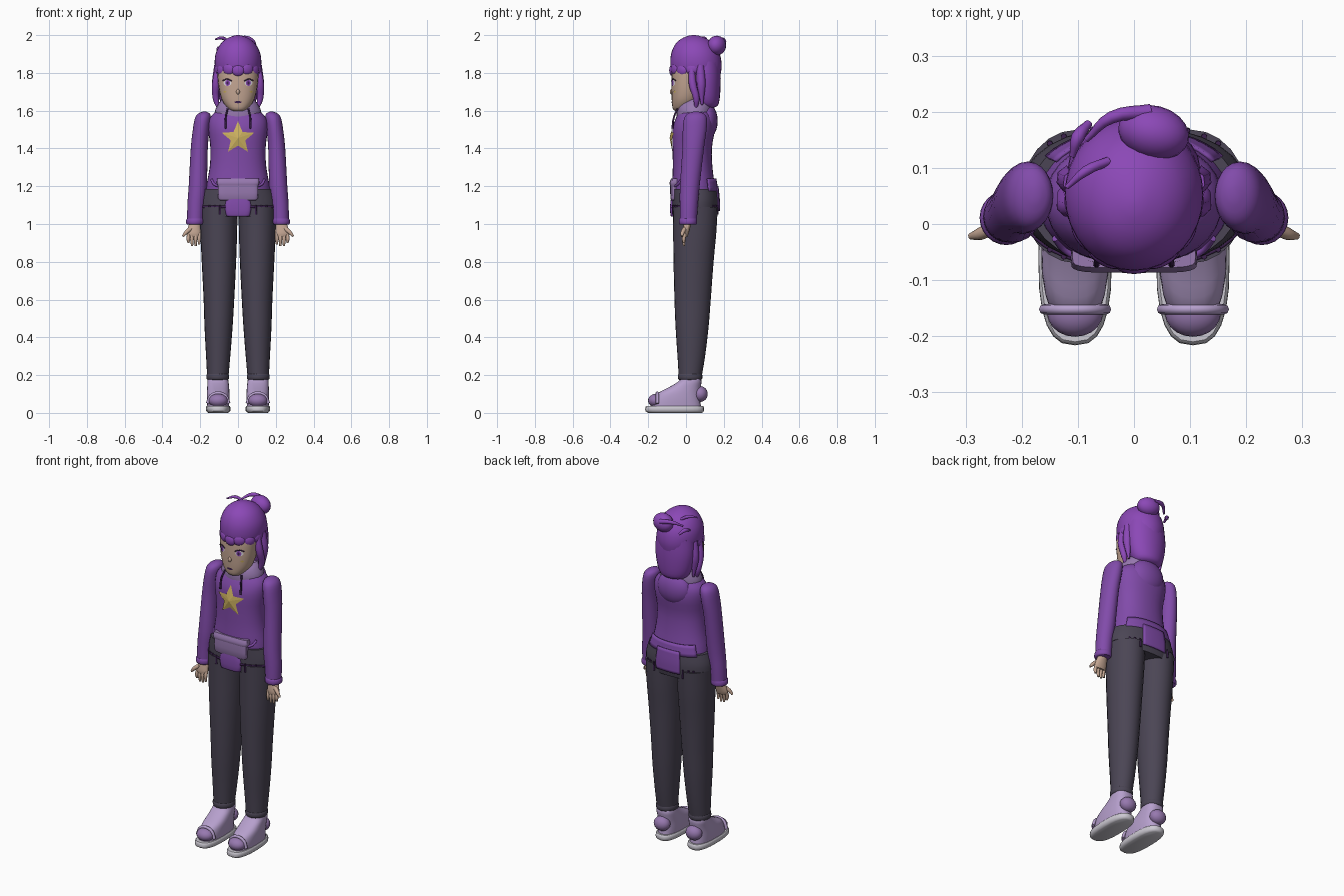
import bpy, bmesh, math
from mathutils import Vector

def mat(name, r, g, b):
    m = bpy.data.materials.new(name)
    m.diffuse_color = (r, g, b, 1)
    return m

HAIR = mat("hair purple", .26, .065, .47)
HOODIE = mat("hoodie purple", .22, .07, .40)
PANTS = mat("charcoal", .07, .06, .09)
PACK = mat("dusty lilac", .31, .19, .43)
LILAC = mat("light lilac", .47, .35, .61)
SOLE = mat("pale grey", .60, .58, .64)
SKIN = mat("skin tan", .55, .38, .29)
GOLD = mat("star gold", .62, .45, .12)
DARK = mat("deep plum", .045, .015, .075)
WHITE = mat("eye white", .75, .72, .78)

def finish(ob, m, angle=40):
    ob.data.materials.clear()
    ob.data.materials.append(m)
    bpy.ops.object.select_all(action='DESELECT')
    ob.select_set(True)
    bpy.context.view_layer.objects.active = ob
    bpy.ops.object.shade_smooth_by_angle(angle=math.radians(angle))
    return ob

def from_bm(name, bm, m, angle=40):
    bmesh.ops.recalc_face_normals(bm, faces=bm.faces)
    me = bpy.data.meshes.new(name)
    bm.to_mesh(me)
    bm.free()
    ob = bpy.data.objects.new(name, me)
    bpy.context.collection.objects.link(ob)
    return finish(ob, m, angle)

def smooth_rings(rings, steps):
    """Catmull-Rom refinement of rings (z, cx, cy, rx, ry)."""
    out, n = [], len(rings)
    for i in range(n - 1):
        p = [rings[min(max(i + k, 0), n - 1)] for k in (-1, 0, 1, 2)]
        for s in range(steps):
            t = s / steps
            out.append([.5 * (2*b + (c - a)*t + (2*a - 5*b + 4*c - d)*t*t + (3*b - a - 3*c + d)*t**3)
                        for a, b, c, d in zip(*p)])
    return out + [list(rings[-1])]

def ring_point(r, a, e, off=0):
    z, cx, cy, rx, ry = r
    c, s = math.cos(a), math.sin(a)
    return (cx + max(rx + off, .001) * math.copysign(abs(c)**e, c),
            cy + max(ry + off, .001) * math.copysign(abs(s)**e, s), z)

def loft(name, rings, m, e=1, n=24, steps=3, arc=None, thick=.006, off=0):
    """Closed stack of superellipse rings, or a curved panel when arc is given in degrees."""
    bm = bmesh.new()
    a0, a1 = [math.radians(v) for v in (arc or (0, 360))]
    count = n + 1 if arc else n
    rows = [[bm.verts.new(ring_point(r, a0 + (a1 - a0) * i / n, e, off)) for i in range(count)]
            for r in smooth_rings(rings, steps)]
    for lo, hi in zip(rows, rows[1:]):
        for i in range(n):
            j = (i + 1) % count
            bm.faces.new((lo[i], lo[j], hi[j], hi[i]))
    if not arc:
        bm.faces.new(rows[0])
        bm.faces.new(rows[-1])
    ob = from_bm(name, bm, m)
    if arc:
        mod = ob.modifiers.new("thickness", 'SOLIDIFY')
        mod.thickness, mod.offset = thick, 0
    return ob

def ball(name, loc, rad, m, rot=(0, 0, 0)):
    bpy.ops.mesh.primitive_uv_sphere_add(segments=20, ring_count=12, location=loc, rotation=rot)
    ob = bpy.context.object
    ob.name, ob.scale = name, rad
    return finish(ob, m)

def tube(name, pts, radii, m):
    cu = bpy.data.curves.new(name, 'CURVE')
    cu.dimensions, cu.bevel_depth, cu.bevel_resolution = '3D', 1, 2
    cu.resolution_u, cu.use_fill_caps = 4, True
    sp = cu.splines.new('BEZIER')
    sp.bezier_points.add(len(pts) - 1)
    for b, p, r in zip(sp.bezier_points, pts, radii):
        b.co, b.radius = p, r
        b.handle_left_type = b.handle_right_type = 'AUTO'
    ob = bpy.data.objects.new(name, cu)
    bpy.context.collection.objects.link(ob)
    bpy.ops.object.select_all(action='DESELECT')
    ob.select_set(True)
    bpy.context.view_layer.objects.active = ob
    bpy.ops.object.convert(target='MESH')
    return finish(bpy.context.object, m, 60)

def front_y(rings, x, z, e):
    fine = smooth_rings(rings, 6)
    r = min(fine, key=lambda q: abs(q[0] - z))
    u = min(abs(x - r[1]) / r[3], .98)
    return r[2] - r[4] * (1 - u**(2 / e))**(e / 2)

def decal(name, pts, rings, e, off, m, raise_mid=0):
    """Flat fan of (x, z) points laid on the front of a lofted part."""
    bm = bmesh.new()
    cx, cz = [sum(p[k] for p in pts) / len(pts) for k in (0, 1)]
    vs = [bm.verts.new((x, front_y(rings, x, z, e) - off, z)) for x, z in pts]
    mid = bm.verts.new((cx, front_y(rings, cx, cz, e) - off - raise_mid, cz))
    for i in range(len(vs)):
        bm.faces.new((vs[i], vs[(i + 1) % len(vs)], mid))
    ob = from_bm(name, bm, m, 5)
    ob.data.flip_normals() if ob.data.polygons[0].normal.y > 0 else None
    return ob

def oval(x, z, rx, rz, n=12):
    return [(x + rx * math.cos(i * math.tau / n), z + rz * math.sin(i * math.tau / n)) for i in range(n)]

# torso, hips and hood
TORSO = [(1.14, 0, .046, .172, .114), (1.2, 0, .04, .168, .113), (1.3, 0, .035, .15, .105),
         (1.4, 0, .033, .146, .104), (1.5, 0, .04, .157, .112), (1.56, 0, .046, .15, .1),
         (1.6, 0, .048, .11, .08), (1.62, 0, .05, .07, .06)]
HIPS = [(1.04, 0, .048, .196, .115), (1.09, 0, .049, .203, .122), (1.13, 0, .049, .2, .122),
        (1.185, 0, .045, .184, .119)]
loft("hoodie_body", TORSO, HOODIE, .9, 32)
loft("trouser_hips", HIPS, PANTS, .9, 32)
loft("trouser_waistband", HIPS[1:], PANTS, .9, 32, off=.003)
loft("hoodie_back_tail", [(1.07, 0, .049, .2, .122), (1.13, 0, .049, .2, .122), (1.2, 0, .045, .184, .119)],
     HOODIE, .9, 8, arc=(70, 110), off=.005)
loft("hoodie_back_hem", [(1.175, 0, .045, .184, .119), (1.24, 0, .04, .163, .114)],
     HOODIE, .9, 16, arc=(35, 145), off=.004)
loft("hood_collar", [(1.565, 0, .045, .125, .095), (1.6, 0, .045, .122, .095), (1.635, 0, .05, .105, .09),
                     (1.66, 0, .06, .085, .07)], PACK)
ball("hood_back", (0, .11, 1.545), (.105, .058, .095), HOODIE)

# star on the chest
star = [(r * math.sin(i * math.pi / 5), 1.455 + r * math.cos(i * math.pi / 5))
        for i, r in enumerate([.09, .04] * 5)]
decal("chest_star", star, TORSO, .9, .006, GOLD, .008)

# belt pack with flap and lower pouch
loft("belt_pack", [(1.125, 0, -.058, .09, .016), (1.135, 0, -.06, .105, .022), (1.2, 0, -.06, .106, .024),
                   (1.235, 0, -.058, .108, .022)], PACK, .4, steps=2)
loft("belt_pack_flap", [(1.205, 0, -.06, .108, .025), (1.22, 0, -.06, .113, .027), (1.242, 0, -.056, .11, .022)],
     PACK, .4, steps=2)
loft("lower_pouch", [(1.04, 0, -.06, .055, .018), (1.05, 0, -.061, .064, .022), (1.1, 0, -.061, .07, .023),
                     (1.135, 0, -.06, .06, .02)], HOODIE, .5, steps=2)

# face and features
FACE = [(1.597, 0, -.025, .025, .03), (1.61, 0, -.018, .052, .052), (1.65, 0, -.005, .082, .07),
        (1.7, 0, .005, .098, .082), (1.76, 0, .01, .106, .087), (1.82, 0, .015, .108, .088), (1.87, 0, .02, .09, .075)]
loft("face", FACE, SKIN, .9)
ball("nose", (0, -.076, 1.7), (.01, .01, .014), SKIN)
decal("mouth", oval(0, 1.645, .02, .006), FACE, .9, .004, DARK)

# hair cap, back hair, fringe and bun
loft("hair_cap", [(1.79, 0, .055, .112, .128), (1.84, 0, .053, .123, .136), (1.9, 0, .05, .119, .129),
                  (1.95, 0, .046, .095, .104), (1.98, 0, .043, .062, .069), (1.996, 0, .041, .025, .03),
                  (2.0, 0, .04, .004, .004)], HAIR, 1, 32)
loft("back_hair", [(1.615, 0, .11, .05, .035), (1.63, 0, .11, .082, .06), (1.68, 0, .105, .105, .075),
                   (1.77, 0, .1, .118, .084), (1.86, 0, .095, .112, .085)], HAIR)
for i in range(7):
    a = math.radians(-90 + (i - 3) * 27)
    ball("fringe_lock", (.108 * math.cos(a), .05 + .122 * math.sin(a), 1.82 - .006 * (i % 2)),
         (.034, .017, .031), HAIR, (0, 0, a + math.pi / 2))
ball("hair_bun", (.035, .163, 1.945), (.064, .048, .052), HAIR, (0, 0, -.25))
tube("bun_strand", [(.03, .2, 1.965), (-.04, .19, 1.975), (-.085, .15, 1.95)], [.014, .011, .005], HAIR)
tube("loose_strand", [(-.045, .112, 1.965), (-.085, .095, 1.985), (-.12, .065, 1.977)], [.008, .009, .004], HAIR)
tube("back_strand", [(-.08, .18, 1.91), (-.1, .155, 1.93), (-.11, .12, 1.92)], [.007, .012, .005], HAIR)

for s in (-1, 1):
    # eyes, brows and cheek marks
    decal("eye_white", oval(s*.056, 1.747, .021, .016), FACE, .9, .003, WHITE)
    decal("iris", oval(s*.055, 1.747, .013, .016), FACE, .9, .005, HAIR)
    decal("pupil", oval(s*.055, 1.747, .006, .009), FACE, .9, .007, DARK)
    tube("eyelash", [(x*s, front_y(FACE, x, z, .9) - .003, z) for x, z in
                     ((.034, 1.757), (.056, 1.767), (.08, 1.76))], [.003] * 3, DARK)
    decal("cheek_mark", oval(s*.07, 1.7, .009, .007, 4), FACE, .9, .004, GOLD)

    # side locks and hood strings
    tube("side_lock", [(s*.105, .03, 1.84), (s*.117, .035, 1.74), (s*.116, .055, 1.66), (s*.1, .05, 1.6)],
         [.016, .022, .018, .005], HAIR)
    tube("side_lock_rear", [(s*.105, .075, 1.84), (s*.114, .08, 1.74), (s*.108, .085, 1.63)],
         [.022, .025, .006], HAIR)
    tube("hood_string", [(s*.055, -.045, 1.61), (s*.065, -.064, 1.565), (s*.067, -.072, 1.505)],
         [.005, .005, .006], DARK)
    tube("pack_strap", [(s*.1, -.06, 1.2), (s*.125, -.044, 1.21), (s*.14, -.025, 1.235)], [.007] * 3, HOODIE)

    # dangling cords on the trouser hem
    for x, length in ((.095, .05), (.125, .035), (.15, .02)):
        for back in (0, 1):
            y = front_y(HIPS, x, 1.09, .9)
            y = (.098 - y + .006) if back else y - .006
            tube("hip_cord", [(s*x, y, 1.1), (s*x, y, 1.1 - length)], [.005, .006], DARK)
    loft("hip_seam", [(1.085, 0, .049, .203, .122), (1.097, 0, .049, .203, .122)], DARK, .9, 10,
         arc=(-80, -15) if s > 0 else (195, 260), off=.004, steps=1)

    # sleeve and cuff
    loft("sleeve", [(1.01, s*.226, .012, .043, .045), (1.1, s*.222, .015, .046, .048), (1.2, s*.213, .02, .048, .052),
                    (1.4, s*.205, .038, .045, .057), (1.5, s*.195, .046, .044, .063), (1.56, s*.186, .05, .042, .06),
                    (1.585, s*.18, .052, .03, .042), (1.595, s*.177, .053, .008, .012)], HOODIE)
    loft("sleeve_cuff", [(.997, s*.228, .011, .041, .043), (1.004, s*.228, .011, .047, .048),
                         (1.022, s*.227, .011, .047, .048), (1.03, s*.226, .012, .043, .045)], HOODIE, steps=2)

    # hand
    loft("palm", [(.932, s*.232, -.005, .03, .012), (.95, s*.234, -.003, .038, .017), (.98, s*.232, .003, .034, .019),
                  (1.01, s*.228, .01, .027, .02)], SKIN, n=16)
    for i, tip in enumerate((.893, .883, .885, .9)):
        x = .204 + .019 * i
        tube("finger", [(s*x, -.005, .95), (s*(x + .002), -.012, .92), (s*(x + .001), -.01, tip)],
             [.0095, .01, .006], SKIN)
    tube("thumb", [(s*.25, -.005, .975), (s*.275, -.018, .955), (s*.291, -.022, .935)], [.013, .011, .006], SKIN)

    # trouser leg and ankle band
    loft("trouser_leg", [(.185, s*.107, .022, .056, .06), (.3, s*.105, .028, .064, .073), (.45, s*.103, .032, .074, .087),
                         (.6, s*.101, .035, .081, .096), (.8, s*.101, .04, .091, .106), (.95, s*.102, .046, .097, .114),
                         (1.09, s*.102, .049, .1, .119)], PANTS)
    loft("ankle_band", [(.175, s*.107, .022, .054, .058), (.182, s*.107, .022, .06, .064),
                        (.2, s*.107, .022, .06, .064), (.207, s*.107, .022, .056, .06)], PANTS, steps=2)

    # shoe: sole, upper, toe cap and heel counter
    loft("shoe_sole", [(0, s*.105, -.058, .052, .142), (.01, s*.105, -.06, .064, .155), (.03, s*.105, -.06, .065, .155),
                       (.037, s*.105, -.06, .06, .15)], SOLE, .75, steps=2)
    loft("shoe_upper", [(.03, s*.105, -.055, .057, .135), (.07, s*.105, -.05, .06, .125), (.105, s*.105, -.037, .06, .112),
                        (.135, s*.105, -.007, .058, .085), (.165, s*.106, .02, .056, .062),
                        (.185, s*.107, .025, .053, .052)], LILAC, .8)
    ball("toe_cap", (s*.105, -.158, .065), (.05, .043, .036), PACK)
    tube("toe_strap", [(s*.105 + .056 * math.cos(a), -.152, .05 + .055 * math.sin(a))
                       for a in (0, .8, math.pi / 2, 2.34, math.pi)], [.009] * 5, LILAC)
    ball("heel_counter", (s*.105, .075, .1), (.048, .04, .042), PACK)
